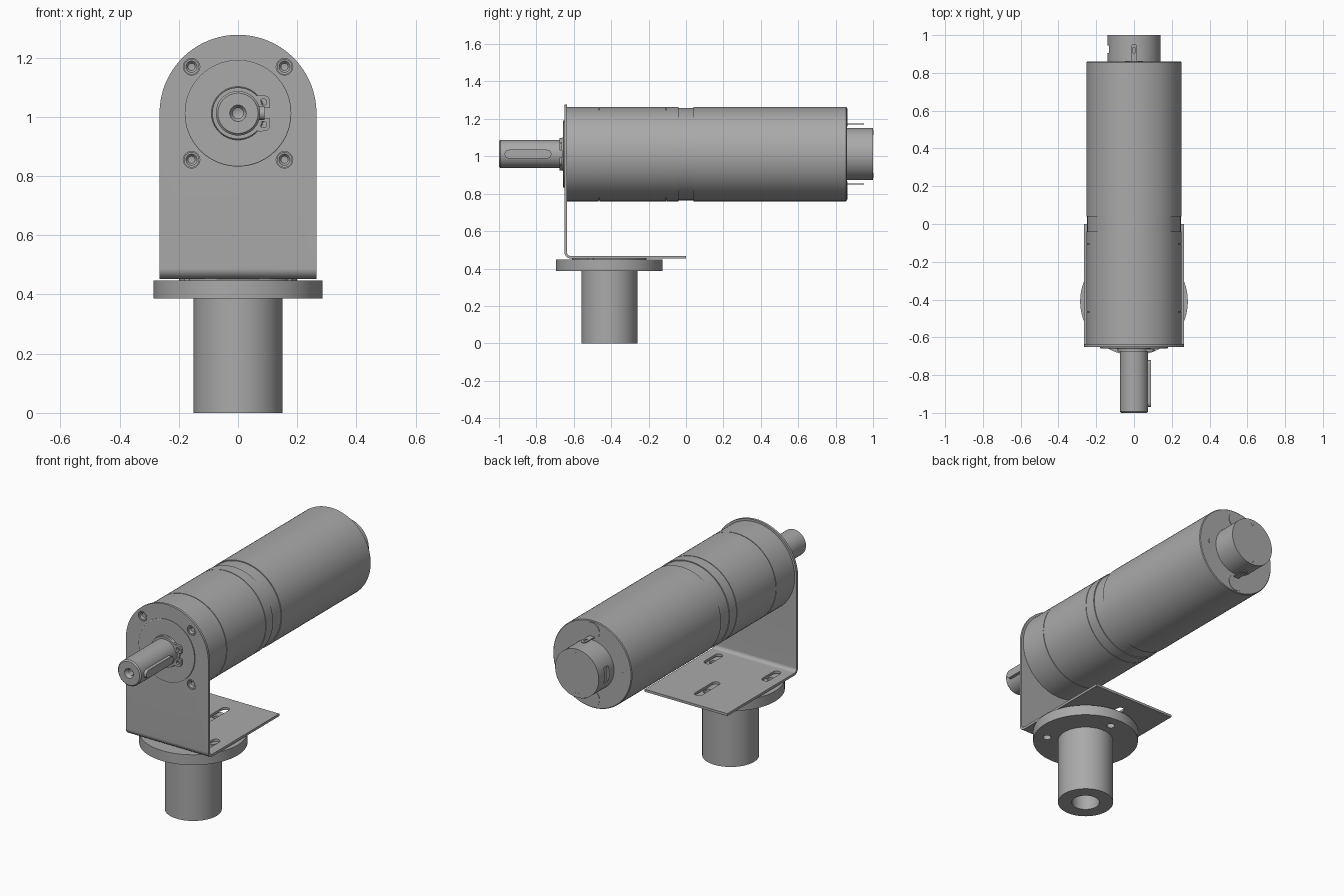
import bpy, bmesh, math
from mathutils import Matrix, Vector

if "Cube" in bpy.data.objects:
    bpy.data.objects.remove(bpy.data.objects["Cube"], do_unlink=True)

steel = bpy.data.materials.new("plain_grey_metal")
steel.use_nodes = True
GREY = (0.4, 0.4, 0.4, 1)
steel.diffuse_color = GREY
steel.node_tree.nodes["Principled BSDF"].inputs["Base Color"].default_value = GREY

AXIS_Z = 1.012      # height of the motor axis
PLATE_Y = -0.65     # front of the bracket
FLANGE_Y = -0.41    # centre of the mounting hub


def finish(name, bm):
    bmesh.ops.remove_doubles(bm, verts=bm.verts, dist=1e-5)
    bmesh.ops.recalc_face_normals(bm, faces=bm.faces)
    mesh = bpy.data.meshes.new(name)
    bm.to_mesh(mesh)
    bm.free()
    ob = bpy.data.objects.new(name, mesh)
    bpy.context.collection.objects.link(ob)
    mesh.materials.append(steel)
    return ob


def smooth(ob):
    bpy.ops.object.select_all(action="DESELECT")
    ob.select_set(True)
    bpy.context.view_layer.objects.active = ob
    bpy.ops.object.shade_smooth_by_angle(angle=math.radians(30))
    return ob


def lathe(name, profile, axis, centre, steps=96):
    """Revolve (radius, position) points around the y or z axis."""
    bm = bmesh.new()
    along = Vector((0, 1, 0)) if axis == "Y" else Vector((0, 0, 1))
    verts = [bm.verts.new(Vector((r, 0, 0)) + along * t) for r, t in profile]
    edges = [bm.edges.new(pair) for pair in zip(verts, verts[1:])]
    bmesh.ops.spin(bm, geom=verts + edges, cent=(0, 0, 0), axis=along,
                   angle=math.tau, steps=steps, use_merge=True)
    bmesh.ops.translate(bm, verts=bm.verts, vec=centre)
    return smooth(finish(name, bm))


def rod(name, radius, lo, hi, axis, centre, steps=32):
    return lathe(name, [(0, lo), (radius, lo), (radius, hi), (0, hi)], axis, centre, steps)


def prism(name, outline, axis, lo, hi):
    """Extrude a flat outline along an axis."""
    place = {"X": lambda a, b, t: (t, a, b),
             "Y": lambda a, b, t: (a, t, b),
             "Z": lambda a, b, t: (a, b, t)}[axis]
    bm = bmesh.new()
    face = bm.faces.new([bm.verts.new(place(a, b, lo)) for a, b in outline])
    new = bmesh.ops.extrude_face_region(bm, geom=[face])["geom"]
    shift = Vector(place(0, 0, hi - lo))
    bmesh.ops.translate(bm, vec=shift, verts=[v for v in new if isinstance(v, bmesh.types.BMVert)])
    return finish(name, bm)


def arc(ca, cb, r, start, end, n=16):
    angles = [math.radians(start + (end - start) * i / n) for i in range(n + 1)]
    return [(ca + r * math.cos(a), cb + r * math.sin(a)) for a in angles]


def stadium(ca, cb, length, width):
    """Slot outline, long in the first direction."""
    h, r = (length - width) / 2, width / 2
    return arc(ca + h, cb, r, -90, 90) + arc(ca - h, cb, r, 90, 270)


def cut(ob, cutter, operation="DIFFERENCE"):
    cutter.hide_render = True
    mod = ob.modifiers.new("cut", "BOOLEAN")
    mod.operation, mod.object, mod.solver = operation, cutter, "EXACT"
    bpy.ops.object.select_all(action="DESELECT")
    ob.select_set(True)
    bpy.context.view_layer.objects.active = ob
    bpy.ops.object.modifier_apply(modifier=mod.name)
    bpy.data.objects.remove(cutter, do_unlink=True)


motor = Vector((0, 0, AXIS_Z))
hub = Vector((0, FLANGE_Y, 0))

# Motor and gearbox body with joint grooves and a narrower neck
R = 0.2525
body = [(0, -0.636), (R, -0.636)]
for seam in (-0.465, -0.105):
    body += [(R, seam - 0.002), (R - 0.003, seam - 0.002), (R - 0.003, seam + 0.002), (R, seam + 0.002)]
body += [(R, -0.04), (R - 0.005, -0.04), (R - 0.005, 0.04), (R, 0.04),
         (R, 0.856), (R - 0.004, 0.86), (0, 0.86)]
lathe("motor_body", body, "Y", motor, 128)

# Bracket: bent strip trimmed to an arched front, then drilled
T, BEND, FLOOR = 0.014, 0.035, 0.453
strip = ([(0, FLOOR), (0, FLOOR + T)]
         + arc(PLATE_Y + BEND, FLOOR + BEND, BEND - T, 270, 180)
         + [(PLATE_Y + T, 1.3), (PLATE_Y, 1.3)]
         + arc(PLATE_Y + BEND, FLOOR + BEND, BEND, 180, 270))
bracket = prism("bracket", strip, "X", -0.3, 0.3)
W = 0.265
arch = [(-W, 0.4), (W, 0.4)] + arc(0, AXIS_Z, W, 0, 180, 64)
cut(bracket, prism("arch_cutter", arch, "Y", -0.8, 0.1), "INTERSECT")
slots = [(0, -0.195, 0.2), (0.186, -0.517, 0.14), (-0.186, -0.517, 0.14)]
for x, y, length in slots:
    outline = [(b, a) for a, b in stadium(y, x, length, 0.045)]
    cut(bracket, prism("slot_cutter", outline, "Z", 0.44, 0.5))
screw_spots = [Vector((sx * 0.157, 0, AXIS_Z + sz * 0.157)) for sx in (-1, 1) for sz in (-1, 1)]
for spot in screw_spots:
    cut(bracket, rod("hole_cutter", 0.028, -0.7, -0.6, "Y", spot))
smooth(bracket)

# Recessed mounting screws
for i, spot in enumerate(screw_spots):
    lathe(f"mounting_screw_{i + 1}",
          [(0, -0.636), (0.012, -0.638), (0.019, -0.647), (0.026, -0.648), (0.026, -0.634)],
          "Y", spot, 32)

# Front boss, collar and output shaft with centre hole
lathe("front_boss", [(0, -0.64), (0.18, -0.64), (0.18, -0.656), (0.177, -0.658),
                     (0.09, -0.658), (0.088, -0.664), (0, -0.664)], "Y", motor)
lathe("output_shaft", [(0, -0.64), (0.075, -0.64), (0.075, -0.993), (0.068, -1.0),
                       (0.028, -1.0), (0.018, -0.985), (0.018, -0.95), (0, -0.942)], "Y", motor, 64)
prism("shaft_key", stadium(-0.845, AXIS_Z, 0.25, 0.046), "X", 0.05, 0.09)

# Retaining ring with two pierced ears
ring = arc(0, AXIS_Z, 0.087, 22, 338, 48) + arc(0, AXIS_Z, 0.073, 338, 22, 48)
smooth(prism("retaining_ring", ring, "Y", -0.676, -0.662))
for side, sign in (("upper", 1), ("lower", -1)):
    ear = [(0.055, 0.058), (0.075, 0.062), (0.1, 0.058), (0.108, 0.045), (0.108, 0.018), (0.072, 0.018)]
    ob = prism(f"{side}_ring_ear", [(x, AXIS_Z + sign * z) for x, z in ear], "Y", -0.676, -0.662)
    cut(ob, rod("ear_cutter", 0.011, -0.7, -0.64, "Y", (0.086, 0, AXIS_Z + sign * 0.038), 16))

# Rear cap with a side window
cap = rod("rear_cap", 0.14, 0.85, 1.0, "Y", motor, 64)
window = [(0.905, AXIS_Z - 0.045), (0.945, AXIS_Z - 0.045), (0.945, AXIS_Z + 0.045), (0.905, AXIS_Z + 0.045)]
cut(cap, prism("window_cutter", window, "X", -0.2, -0.125))


def cross(name, x, z, y):
    """Small cross-shaped screw mark facing the back."""
    for i, (a, b) in enumerate(((0.013, 0.003), (0.003, 0.013))):
        box = [(x - a, z - b), (x + a, z - b), (x + a, z + b), (x - a, z + b)]
        prism(f"{name}_{i + 1}", box, "Y", y - 0.003, y + 0.001 + i * 0.0005)


# Rear terminals, insulators and screw marks, in opposite pairs
for side, s in (("first", 1), ("second", -1)):
    rod(f"{side}_insulator", 0.048, 0.85, 0.863, "Y", (0, 0, AXIS_Z + s * 0.195))
    z = AXIS_Z + s * 0.16
    tab = [(b, a) for a, b in stadium(0.9, 0, 0.104, 0.034)]
    ob = prism(f"{side}_terminal", tab, "Z", z - 0.003, z + 0.003)
    eye = [(b, a) for a, b in stadium(0.92, 0, 0.03, 0.014)]
    cut(ob, prism("eye_cutter", eye, "Z", z - 0.02, z + 0.02))
    cross(f"{side}_cap_mark", 0, AXIS_Z + s * 0.115, 1.0)
    cross(f"{side}_rear_mark", s * 0.185, AXIS_Z, 0.86)

# Mounting hub: flange and bored tube
flange = lathe("hub", [(0, 0.36), (0.075, 0.36), (0.075, 0), (0.15, 0), (0.15, 0.387), (0.285, 0.387),
                       (0.285, 0.447), (0.2, 0.447), (0.2, FLOOR), (0, FLOOR)], "Z", hub)
for degrees in (90, 210, 330):
    a = math.radians(degrees)
    spot = hub + Vector((0.213 * math.cos(a), 0.213 * math.sin(a), 0))
    cut(flange, rod("hole_cutter", 0.022, 0.3, 0.5, "Z", spot))
smooth(flange)
